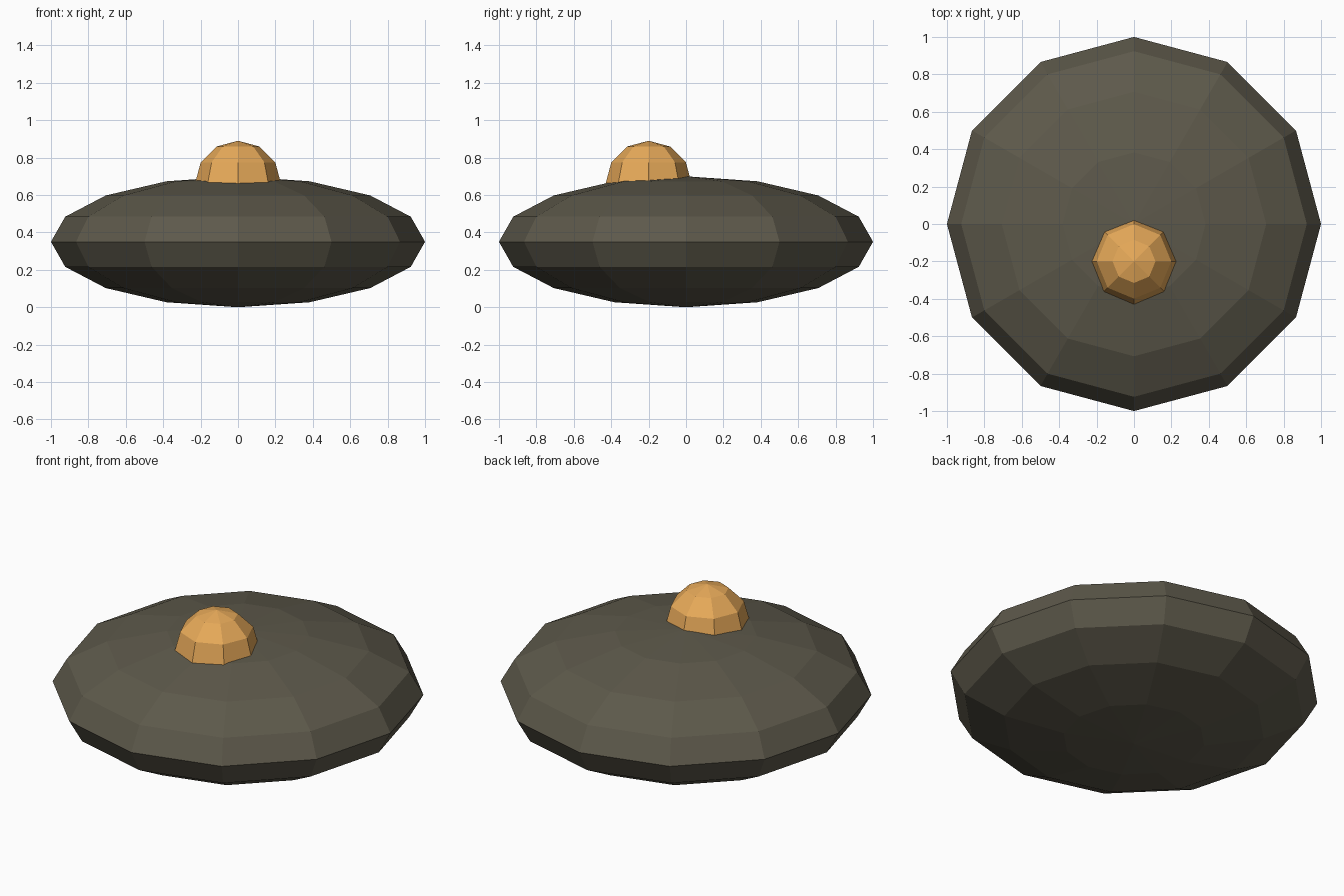
import bpy
import bmesh
from mathutils import Matrix

cube = bpy.data.objects.get("Cube")
if cube:
    bpy.data.objects.remove(cube, do_unlink=True)


def make_material(name, rgb):
    mat = bpy.data.materials.new(name)
    mat.use_nodes = True
    color = (*rgb, 1.0)
    mat.diffuse_color = color
    bsdf = next(n for n in mat.node_tree.nodes if n.type == "BSDF_PRINCIPLED")
    bsdf.inputs["Base Color"].default_value = color
    return mat


def faceted_ball(name, segments, rings, scale, center, mat):
    """Flat-shaded low-poly ball, squashed by scale and placed at center."""
    bm = bmesh.new()
    transform = Matrix.Translation(center) @ Matrix.Diagonal((*scale, 1.0))
    bmesh.ops.create_uvsphere(bm, u_segments=segments, v_segments=rings,
                              radius=1.0, matrix=transform)
    mesh = bpy.data.meshes.new(name)
    bm.to_mesh(mesh)
    bm.free()
    mesh.materials.append(mat)
    obj = bpy.data.objects.new(name, mesh)
    bpy.context.collection.objects.link(obj)
    return obj


dark_olive = make_material("dark olive", (0.11, 0.10, 0.07))
amber = make_material("amber", (0.80, 0.40, 0.10))

# Flattened main body
faceted_ball("body", 12, 8, (1.0, 1.0, 0.35), (0.0, 0.0, 0.35), dark_olive)

# Dome sunk into the upper surface, toward the front
faceted_ball("dome", 8, 6, (0.23, 0.23, 0.23), (0.0, -0.2, 0.66), amber)
